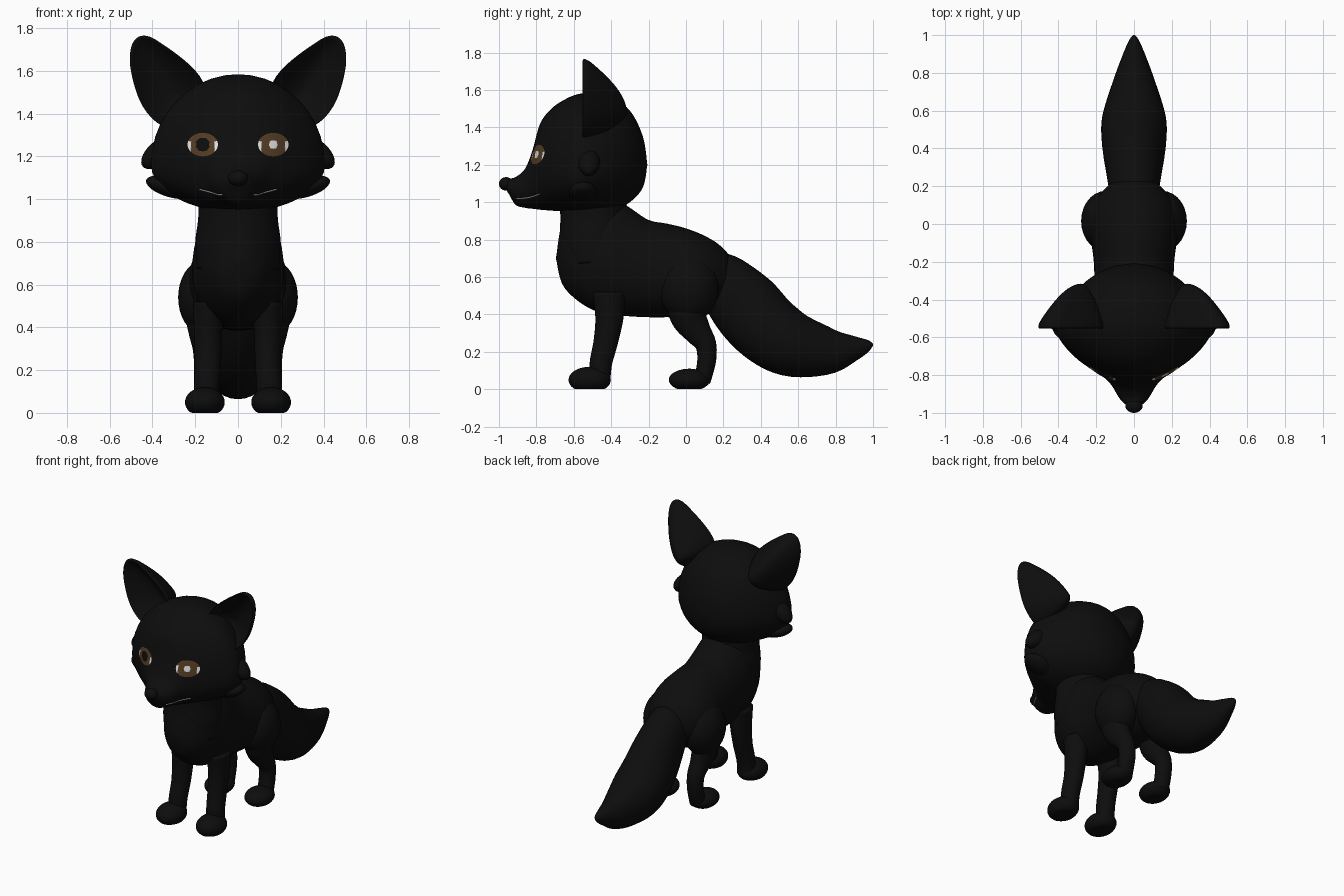
import bpy, bmesh
from math import sin, cos, pi, sqrt
from mathutils import Vector, Matrix
from mathutils.bvhtree import BVHTree

cube = bpy.data.objects.get("Cube")
if cube:
    bpy.data.objects.remove(cube, do_unlink=True)


def material(name, r, g, b):
    m = bpy.data.materials.new(name)
    m.use_nodes = True
    m.diffuse_color = (r, g, b, 1)
    node = m.node_tree.nodes["Principled BSDF"]
    node.inputs["Base Color"].default_value = (r, g, b, 1)
    node.inputs["Roughness"].default_value = 0.8
    return m


BLACK = material("black_fur", 0.004, 0.004, 0.004)
BROWN = material("brown_iris", 0.09, 0.045, 0.018)
WHITE = material("eye_white", 0.75, 0.75, 0.75)


def finish(name, bm, mats=(BLACK,), mirror=False, subsurf=0, closed=True):
    if closed:
        bmesh.ops.recalc_face_normals(bm, faces=bm.faces)
    for f in bm.faces:
        f.smooth = True
    me = bpy.data.meshes.new(name)
    bm.to_mesh(me)
    bm.free()
    for m in mats:
        me.materials.append(m)
    ob = bpy.data.objects.new(name, me)
    bpy.context.collection.objects.link(ob)
    if mirror:
        ob.modifiers.new("Mirror", 'MIRROR').use_mirror_merge = False
    if subsurf:
        mod = ob.modifiers.new("Subdivision", 'SUBSURF')
        mod.levels = mod.render_levels = subsurf
    return ob


def smooth(pts, steps=5):
    """Catmull-Rom interpolation of a list of tuples."""
    out = []
    for i in range(len(pts) - 1):
        quad = [pts[max(i - 1, 0)], pts[i], pts[i + 1], pts[min(i + 2, len(pts) - 1)]]
        for s in range(steps):
            t = s / steps
            out.append([b + t * (c - a) / 2 + t * t * (2 * a - 5 * b + 4 * c - d) / 2
                        + t ** 3 * (3 * b - a - 3 * c + d) / 2 for a, b, c, d in zip(*quad)])
    return out + [list(pts[-1])]


def skin(rings):
    """Closed skin over a list of equal rings."""
    bm = bmesh.new()
    loops = [[bm.verts.new(p) for p in ring] for ring in rings]
    n = len(loops[0])
    for a, b in zip(loops, loops[1:]):
        for i in range(n):
            j = (i + 1) % n
            bm.faces.new((a[i], a[j], b[j], b[i]))
    bm.faces.new(loops[0])
    bm.faces.new(loops[-1])
    return bm


def slices(name, rows, n=40):
    """Loft of upright slices: y, bottom, widest height, top, half width."""
    rings = []
    for y, lo, mid, hi, w in smooth(rows):
        ring = []
        for k in range(n):
            c, s = cos(2 * pi * k / n), sin(2 * pi * k / n)
            ring.append((max(w, .004) * c, y, mid + s * max(hi - mid if s > 0 else mid - lo, .004)))
        rings.append(ring)
    return finish(name, skin(rings))


def tube(name, rows, mirror=False, n=28):
    """Loft along a path: x, y, z, half width, half depth."""
    rows = smooth(rows)
    rings = []
    for i, (x, y, z, a, b) in enumerate(rows):
        p, q = rows[max(i - 1, 0)], rows[min(i + 1, len(rows) - 1)]
        up = Vector((0, -(q[2] - p[2]), q[1] - p[1])).normalized()
        rings.append([Vector((x + a * cos(2 * pi * k / n), y, z)) + up * b * sin(2 * pi * k / n)
                      for k in range(n)])
    return finish(name, skin(rings), mirror=mirror)


def ball(name, centre, radii, turn=0, mirror=False, floor=None):
    bm = bmesh.new()
    mat = Matrix.Translation(centre) @ Matrix.Rotation(turn, 4, 'Y') @ Matrix.Diagonal((*radii, 1))
    bmesh.ops.create_uvsphere(bm, u_segments=28, v_segments=18, radius=1, matrix=mat)
    if floor is not None:
        for v in bm.verts:
            v.co.z = max(v.co.z, floor)
    return finish(name, bm, mirror=mirror)


# Torso, neck and tail
slices("torso", [
    (-.695, .7, .7, .7, 0), (-.665, .57, .7, .88, .09), (-.6, .49, .7, .97, .155),
    (-.5, .425, .68, 1.02, .2), (-.4, .4, .66, 1.03, .215), (-.3, .39, .64, .97, .21),
    (-.2, .385, .62, .905, .213), (-.1, .385, .6, .885, .225), (0, .385, .6, .86, .235),
    (.1, .4, .6, .82, .215), (.18, .45, .6, .77, .16), (.24, .52, .6, .7, .09), (.27, .6, .6, .6, 0)])
tube("neck", [(0, -.48, .68, .2, .18), (0, -.49, .8, .2, .185),
              (0, -.495, .93, .185, .177), (0, -.5, 1.1, .19, .18)])
tube("tail", [
    (0, .12, .66, .1, .1), (0, .19, .59, .13, .15), (0, .31, .455, .152, .19),
    (0, .43, .325, .17, .19), (0, .57, .24, .168, .175), (0, .76, .205, .11, .128),
    (0, .9, .22, .058, .068), (0, .975, .235, .025, .03), (0, 1.0, .238, .004, .004)])

# Legs and paws
tube("front_legs", [(.135, -.41, .52, .075, .09), (.14, -.41, .38, .066, .075),
                    (.14, -.43, .25, .061, .065), (.145, -.455, .14, .06, .06),
                    (.15, -.46, .04, .06, .055)], mirror=True)
ball("thighs", (.15, .015, .54), (.13, .16, .18), mirror=True)
tube("hind_legs", [(.155, .01, .5, .1, .13), (.155, .015, .39, .08, .1), (.152, .06, .31, .062, .075),
                   (.15, .105, .24, .056, .057), (.15, .11, .15, .055, .05),
                   (.15, .085, .04, .055, .045)], mirror=True)
ball("front_paws", (.155, -.515, .05), (.093, .113, .07), mirror=True, floor=0)
ball("hind_paws", (.155, .018, .05), (.09, .11, .06), mirror=True, floor=0)

# Head with muzzle, nose and cheek tufts
head = slices("head", [
    (-.207, 1.2, 1.2, 1.2, 0), (-.23, 1.08, 1.21, 1.35, .13), (-.3, 1.0, 1.2, 1.49, .25),
    (-.4, .95, 1.19, 1.56, .34), (-.5, .94, 1.17, 1.583, .395), (-.58, .94, 1.16, 1.577, .405),
    (-.65, .95, 1.15, 1.548, .365), (-.72, .955, 1.15, 1.5, .295), (-.78, .96, 1.14, 1.42, .21),
    (-.82, .965, 1.12, 1.28, .15), (-.86, .97, 1.08, 1.18, .115), (-.91, .985, 1.07, 1.135, .085),
    (-.945, 1.04, 1.08, 1.125, .058), (-.97, 1.08, 1.09, 1.11, .02)])
ball("nose", (0, -.962, 1.098), (.046, .038, .036))
ball("upper_cheek_tufts", (.365, -.52, 1.22), (.105, .06, .055), turn=.7, mirror=True)
ball("lower_cheek_tufts", (.32, -.55, 1.055), (.115, .075, .045), turn=-.3, mirror=True)

# Cupped ears: a rim pulled in to a hollow in front and a cone behind
RIM = [(.14, 1.55), (.25, 1.66), (.36, 1.735), (.42, 1.775), (.475, 1.773), (.507, 1.73),
       (.517, 1.65), (.497, 1.55), (.46, 1.43), (.36, 1.32), (.25, 1.33), (.16, 1.45)]


def ear_ring(t, front, depth):
    return [(x + (.28 - x) * t, front + depth * sin(t * pi / 2), z + (1.48 - z) * t) for x, z in RIM]


rings = [ear_ring(t, -.555, .12) for t in (.95, .6, .35, .13)] + [ear_ring(.04, -.562, 0)]
rings += [ear_ring(t, -.535, .22) for t in (0, .2, .4, .6, .8, .95)]
finish("ears", skin(rings), mirror=True, subsurf=2)

# Eyes: thin plates that follow the face
face = BVHTree.FromPolygons([v.co for v in head.data.vertices],
                            [p.vertices[:] for p in head.data.polygons])


def eye(name, cx, pupil_size, pupil_index):
    bm = bmesh.new()
    count, steps = 40, 14

    def vert(r, a):
        x, z = cx + .071 * r * cos(a), 1.255 + .055 * r * sin(a)
        hit = face.ray_cast(Vector((x, -2, z)), Vector((0, 1, 0)))[0]
        return bm.verts.new((x, hit.y - .006, z))

    centre = vert(0, 0)
    loops = [[vert(i / steps, 2 * pi * k / count) for k in range(count)] for i in range(1, steps + 1)]
    for k in range(count):
        j = (k + 1) % count
        bm.faces.new((centre, loops[0][k], loops[0][j]))
        for a, b in zip(loops, loops[1:]):
            bm.faces.new((a[k], b[k], b[j], a[j]))
    for f in bm.faces:
        c = f.calc_center_median()
        dx, dz = c.x - cx, c.z - 1.255
        if sqrt(dx * dx + dz * dz) < pupil_size:
            f.material_index = pupil_index
        elif abs(dx) > .056 and dz < .015:
            f.material_index = 1
    finish(name, bm, (BROWN, WHITE, BLACK), closed=False)


eye("right_eye", -.165, .032, 2)
eye("left_eye", .165, .02, 1)

# Thin pale mouth line on each side of the muzzle
for side, sign in (("left", 1), ("right", -1)):
    path = smooth([(-.905, 1.02), (-.86, 1.022), (-.82, 1.03), (-.78, 1.045)])
    hits = [face.ray_cast(Vector((sign, y, z)), Vector((-sign, 0, 0)))[0] for y, z in path]
    hits = [h for h in hits if h]
    curve = bpy.data.curves.new(side + "_mouth_line", 'CURVE')
    curve.dimensions = '3D'
    curve.bevel_depth = .003
    line = curve.splines.new('POLY')
    line.points.add(len(hits) - 1)
    for p, h in zip(line.points, hits):
        p.co = (*h, 1)
    curve.materials.append(WHITE)
    bpy.context.collection.objects.link(bpy.data.objects.new(side + "_mouth_line", curve))
